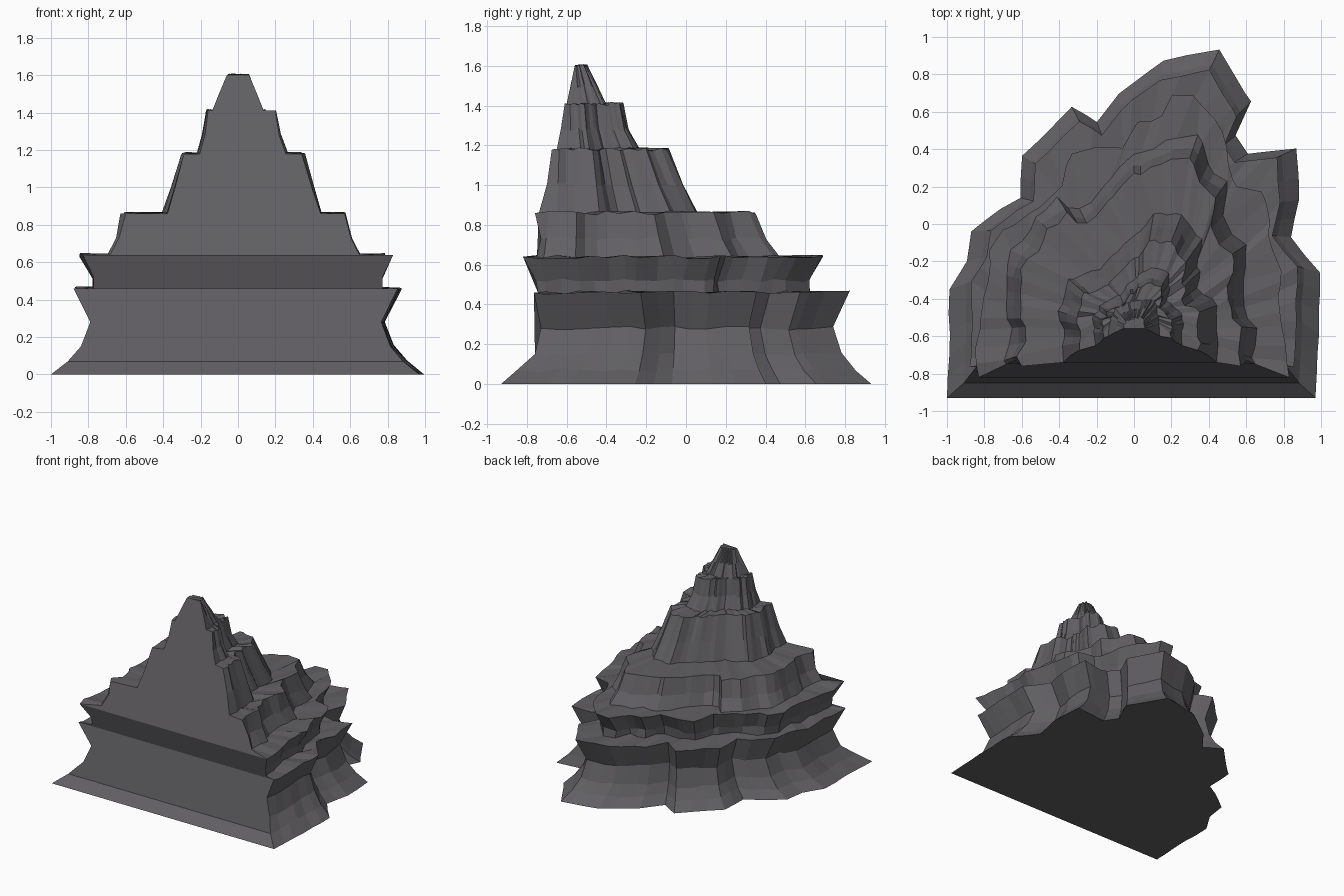
import bpy, bmesh, random
from mathutils import Vector

if "Cube" in bpy.data.objects:
    bpy.data.objects.remove(bpy.data.objects["Cube"])

random.seed(4)
N = 46                      # columns round each contour
bm = bmesh.new()
rings = []


def resample(pts):
    """Even points along an open outline, with the nearest ones snapped to its corners."""
    p = [Vector(q) for q in pts]
    lens = [(b - a).length for a, b in zip(p, p[1:])]
    total, out = sum(lens), []
    for i in range(N):
        d, k = total * i / (N - 1), 0
        while k < len(lens) - 1 and d > lens[k]:
            d -= lens[k]
            k += 1
        out.append(p[k].lerp(p[k + 1], min(1, d / lens[k])))
    run = 0
    for q, step in zip(p, lens):
        out[round(run / total * (N - 1))] = q
        run += step
    return out


def tier(pts, cy, profile, rough):
    """Craggy wall: profile rows are (z, outline scale, y of the flat front)."""
    line = resample(pts)
    block = [random.uniform(-rough, rough) for _ in range(N)]
    for z, s, fy in profile:
        ring = []
        for i, p in enumerate(line):
            end = i in (0, N - 1)
            v = Vector((p.x, p.y - cy))
            off = 0 if end else block[i // 2] + random.uniform(-rough, rough) * 0.4
            q = v * s + v.normalized() * off
            x = max(-1, min(1, q.x))
            y = fy if end else max(fy, min(0.935, q.y + cy))
            dz = 0 if end or z == 0 else random.uniform(-0.01, 0.01)
            ring.append(bm.verts.new((x, y, z + dz)))
        rings.append(ring)


# Broad flared foot with a narrow waist
tier([(-1, -.93), (-.99, -.35), (-.9, -.2), (-.88, -.04), (-.72, .08), (-.61, .14),
      (-.59, .36), (-.33, .62), (-.2, .55), (-.08, .7), (.16, .88), (.46, .94),
      (.63, .66), (.55, .48), (.6, .37), (.86, .4), (.88, .13), (.83, -.07),
      (1, -.26), (.97, -.92)], 0,
     [(0, 1, -.93), (.07, .91, -.85), (.15, .84, -.76), (.28, .79, -.73),
      (.46, .88, -.765)], .01)

# Overhanging ledge
tier([(-.83, -.82), (-.81, -.5), (-.79, -.22), (-.68, -.04), (-.55, .05), (-.42, .18),
      (-.38, .34), (-.2, .4), (-.06, .4), (.02, .54), (.15, .6), (.2, .67), (.36, .67),
      (.45, .58), (.5, .42), (.55, .2), (.69, .18), (.7, 0), (.77, -.25), (.8, -.55),
      (.83, -.82)], -.3,
     [(.46, .93, -.745), (.52, .93, -.755), (.64, 1, -.82)], .026)

# Middle terrace
tier([(-.6, -.76), (-.58, -.55), (-.6, -.3), (-.47, -.02), (-.35, .05), (-.3, 0),
      (-.14, .12), (0, .25), (.2, .35), (.29, .33), (.35, .22), (.43, .13), (.42, -.02),
      (.54, -.15), (.52, -.4), (.58, -.55), (.57, -.76)], -.5,
     [(.64, 1.14, -.75), (.73, 1.06, -.73), (.86, 1, -.76)], .03)

# Upper terrace
tier([(-.29, -.67), (-.3, -.5), (-.25, -.36), (-.13, -.3), (-.02, -.2), (.08, -.1),
      (.2, -.09), (.28, -.2), (.26, -.4), (.35, -.5), (.34, -.67)], -.6,
     [(.86, 1.3, -.74), (1.0, 1.16, -.7), (1.18, 1, -.675)], .02)

# Shoulder crags below the summit
tier([(-.16, -.6), (-.17, -.5), (-.06, -.42), (.02, -.34), (.09, -.31), (.15, -.33),
      (.14, -.45), (.2, -.5), (.2, -.6)], -.6,
     [(1.18, 1.28, -.65), (1.28, 1.1, -.63), (1.41, 1, -.61)], .013)

# Summit
tier([(-.06, -.56), (-.045, -.52), (0, -.5), (.05, -.5), (.06, -.56)], -.57,
     [(1.41, 2.3, -.6), (1.5, 1.7, -.58), (1.6, 1, -.56)], .005)

# Join the contours into craggy walls and terraces
for a, b in zip(rings, rings[1:]):
    for i in range(N - 1):
        bm.faces.new((a[i], b[i], b[i + 1], a[i + 1]))

# Cut front: bottom strip, foot, ledge underside, and one big face up to the summit
for lo, hi in ((0, 1), (1, 4), (4, 7), (7, len(rings) - 1)):
    part = rings[lo:hi + 1]
    bm.faces.new([r[0] for r in part][::-1] + [r[-1] for r in part])
bm.faces.new(rings[0])
bm.faces.new(rings[-1][::-1])
bmesh.ops.recalc_face_normals(bm, faces=bm.faces)

mesh = bpy.data.meshes.new("rocky_mountain")
bm.to_mesh(mesh)
bm.free()
rock = bpy.data.materials.new("dark_rock")
rock.diffuse_color = (0.12, 0.115, 0.125, 1)
rock.use_nodes = True
rock.node_tree.nodes["Principled BSDF"].inputs["Base Color"].default_value = rock.diffuse_color
mesh.materials.append(rock)
mountain = bpy.data.objects.new("rocky_mountain", mesh)
bpy.context.collection.objects.link(mountain)
